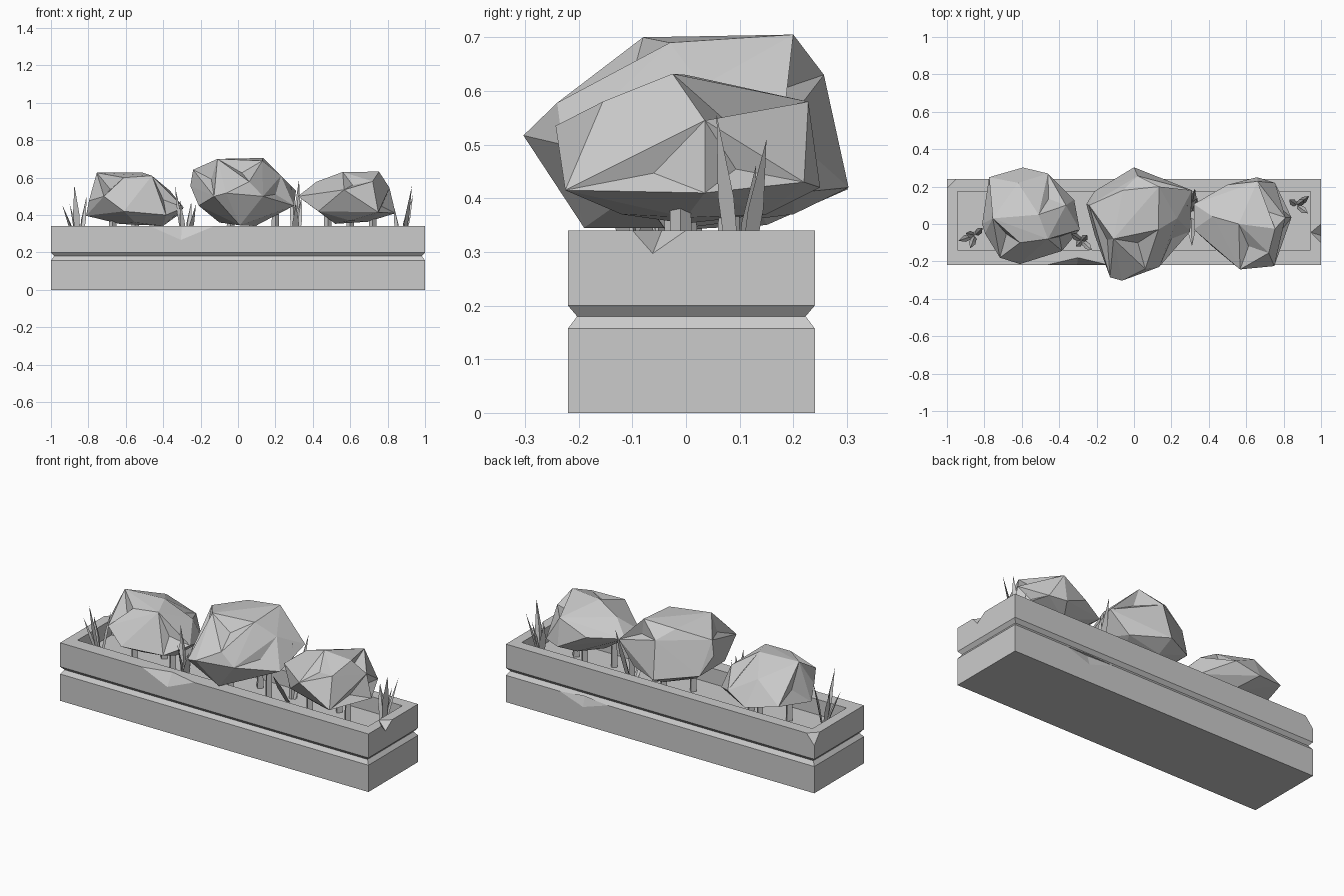
import bpy, bmesh, math
from mathutils import Vector

if "Cube" in bpy.data.objects:
    bpy.data.objects.remove(bpy.data.objects["Cube"])


def finish(name, bm):
    bmesh.ops.recalc_face_normals(bm, faces=bm.faces)
    me = bpy.data.meshes.new(name)
    bm.to_mesh(me)
    bm.free()
    ob = bpy.data.objects.new(name, me)
    bpy.context.collection.objects.link(ob)
    return ob


def hull(pts):
    bm = bmesh.new()
    for p in pts:
        bm.verts.new(p)
    res = bmesh.ops.convex_hull(bm, input=bm.verts)
    junk = [g for g in res["geom_interior"] + res["geom_unused"]
            if isinstance(g, bmesh.types.BMVert)]
    bmesh.ops.delete(bm, geom=list(set(junk)), context='VERTS')
    return bm


# planter trough: stacked rectangular rings (half x, y min, y max, z)
SOIL = .25
rings = [(1, -.22, .24, 0), (1, -.22, .24, .157), (.983, -.203, .223, .18),
         (1, -.22, .24, .20), (1, -.22, .24, .34), (.943, -.14, .175, .34),
         (.943, -.14, .175, SOIL)]
bm = bmesh.new()
loops = [[bm.verts.new(c) for c in ((-x, a, z), (x, a, z), (x, b, z), (-x, b, z))]
         for x, a, b, z in rings]
for lo, hi in zip(loops, loops[1:]):
    for i in range(4):
        j = (i + 1) % 4
        bm.faces.new((lo[i], lo[j], hi[j], hi[i]))
bm.faces.new(loops[0])
bm.faces.new(loops[-1])
trough = finish("planter_trough", bm)

# chipped edges cut out of the trough
chips = [
    [(-.47, -.22, .34), (-.13, -.22, .34), (-.305, -.22, .267), (-.3, -.18, .34), (-.3, -.3, .42)],
    [(1, -.1, .34), (1, 0, .34), (1, -.062, .297), (.946, -.045, .34), (1.1, -.05, .44)],
    [(-.95, .24, .34), (-1, .19, .34), (-1, .24, .28), (-1.1, .34, .44)],
    [(.65, .24, .157), (.34, .24, .157), (.5, .24, .105), (.5, .222, .165), (.5, .32, .18)],
]
bpy.context.view_layer.objects.active = trough
for pts in chips:
    cutter = finish("chip_cutter", hull(pts))
    cutter.hide_render = True
    mod = trough.modifiers.new("chip", 'BOOLEAN')
    mod.operation, mod.solver, mod.object = 'DIFFERENCE', 'EXACT', cutter
    bpy.ops.object.modifier_apply(modifier=mod.name)
    bpy.data.objects.remove(cutter)


# faceted bushes: hull of a few points, with some facets pushed in
def bush(name, pts, dents):
    bm = hull(pts)
    for target, depth in dents:
        bm.normal_update()
        t = Vector(target)
        f = min(bm.faces, key=lambda f: (f.calc_center_median() - t).length)
        n = f.normal.copy()
        for v in bmesh.ops.poke(bm, faces=[f])["verts"]:
            v.co -= n * depth
    return finish(name, bm)


bush("bush_left", [
    (-.755, .03, .626), (-.51, .05, .627), (-.46, -.08, .61), (-.61, -.1, .60),
    (-.364, .1, .53), (-.29, -.03, .44), (-.32, .13, .40), (-.385, -.144, .40),
    (-.61, -.214, .42), (-.717, -.18, .50), (-.797, -.05, .476), (-.812, .0, .396),
    (-.775, .25, .45), (-.594, .302, .417), (-.46, .27, .47), (-.62, .22, .56),
    (-.63, 0, .352), (-.40, 0, .342), (-.5, .15, .35), (-.55, -.1, .36)],
    [((-.67, -.1, .56), .05), ((-.45, .15, .56), .02), ((-.76, .15, .5), .03),
     ((-.4, -.1, .48), .025)])
bush("bush_centre", [
    (-.24, .1, .642), (-.11, -.08, .70), (.134, .2, .705), (-.06, .18, .69),
    (.13, -.03, .69), (.23, .03, .61), (.31, .18, .53), (.3, -.04, .45),
    (.134, -.23, .50), (.06, -.24, .578), (-.064, -.303, .517), (-.128, -.285, .50),
    (-.21, -.06, .45), (-.255, .107, .556), (-.21, .176, .45), (0, .303, .42),
    (.02, .257, .63), (.01, -.19, .345), (.2, .2, .41), (0, .2, .37),
    (.1, 0, .345), (-.1, .05, .36)],
    [((.03, -.05, .69), .035), ((.2, .2, .62), .03), ((-.15, -.15, .58), .025),
     ((.2, -.12, .55), .02)])
bush("bush_right", [
    (.754, -.025, .632), (.56, 0, .63), (.42, .04, .578), (.32, .107, .50),
    (.32, -.03, .50), (.567, -.243, .535), (.75, -.225, .415), (.72, -.155, .58),
    (.81, .035, .545), (.842, .035, .41), (.754, .22, .43), (.658, .25, .42),
    (.66, .228, .58), (.5, .21, .5), (.43, -.13, .42), (.695, 0, .364),
    (.52, 0, .353), (.6, .15, .37), (.6, -.12, .37)],
    [((.75, .1, .56), .06), ((.62, -.12, .58), .025), ((.78, .15, .46), .03),
     ((.8, -.1, .48), .03)])


# stems under each bush: thin four-sided posts
for cx, cy in ((-.55, .04), (.08, .03), (.6, .02)):
    for dx, dy in ((-.12, -.04), (.0, .06), (.12, -.03)):
        bm = bmesh.new()
        bmesh.ops.create_cone(bm, cap_ends=True, segments=4, radius1=.022,
                              radius2=.019, depth=.16)
        bmesh.ops.translate(bm, verts=bm.verts, vec=(cx + dx, cy + dy, SOIL + .075))
        finish("bush_stem", bm)


# grass tufts: each blade is a bent three-sided spike
def blade(bm, base, tip, width):
    base, tip = Vector(base), Vector(tip)
    mid = base.lerp(tip, .5)
    turn = math.atan2(tip.y - base.y, tip.x - base.x)
    rows = []
    for c, w in ((base, width * .75), (mid, width)):
        rows.append([bm.verts.new(c + Vector((math.cos(a), math.sin(a), 0)) * r)
                     for a, r in ((turn + math.pi / 2, w), (turn - math.pi / 2, w),
                                  (turn + math.pi, w * .6))])
    top = bm.verts.new(tip)
    for i in range(3):
        j = (i + 1) % 3
        bm.faces.new((rows[0][i], rows[0][j], rows[1][j], rows[1][i]))
        bm.faces.new((rows[1][i], rows[1][j], top))
    bm.faces.new(rows[0])


tufts = [
    ((-.85, -.06), [(-.94, -.09, .455), (-.875, -.13, .56), (-.81, -.02, .50), (-.90, -.05, .46)]),
    ((-.28, -.09), [(-.337, -.05, .556), (-.225, -.14, .455), (-.31, -.12, .48), (-.25, -.06, .47)]),
    ((.305, .06), [(.326, .19, .59), (.285, .10, .56), (.34, .14, .50), (.31, -.12, .46)]),
    ((.87, .10), [(.936, .15, .51), (.93, .057, .556), (.91, .13, .46), (.83, .13, .46)]),
]
for (x, y), tips in tufts:
    bm = bmesh.new()
    for tip in tips:
        off = Vector((tip[0] - x, tip[1] - y)) * .2
        blade(bm, (x + off.x, y + off.y, SOIL), tip, .018)
    finish("grass_tuft", bm)
